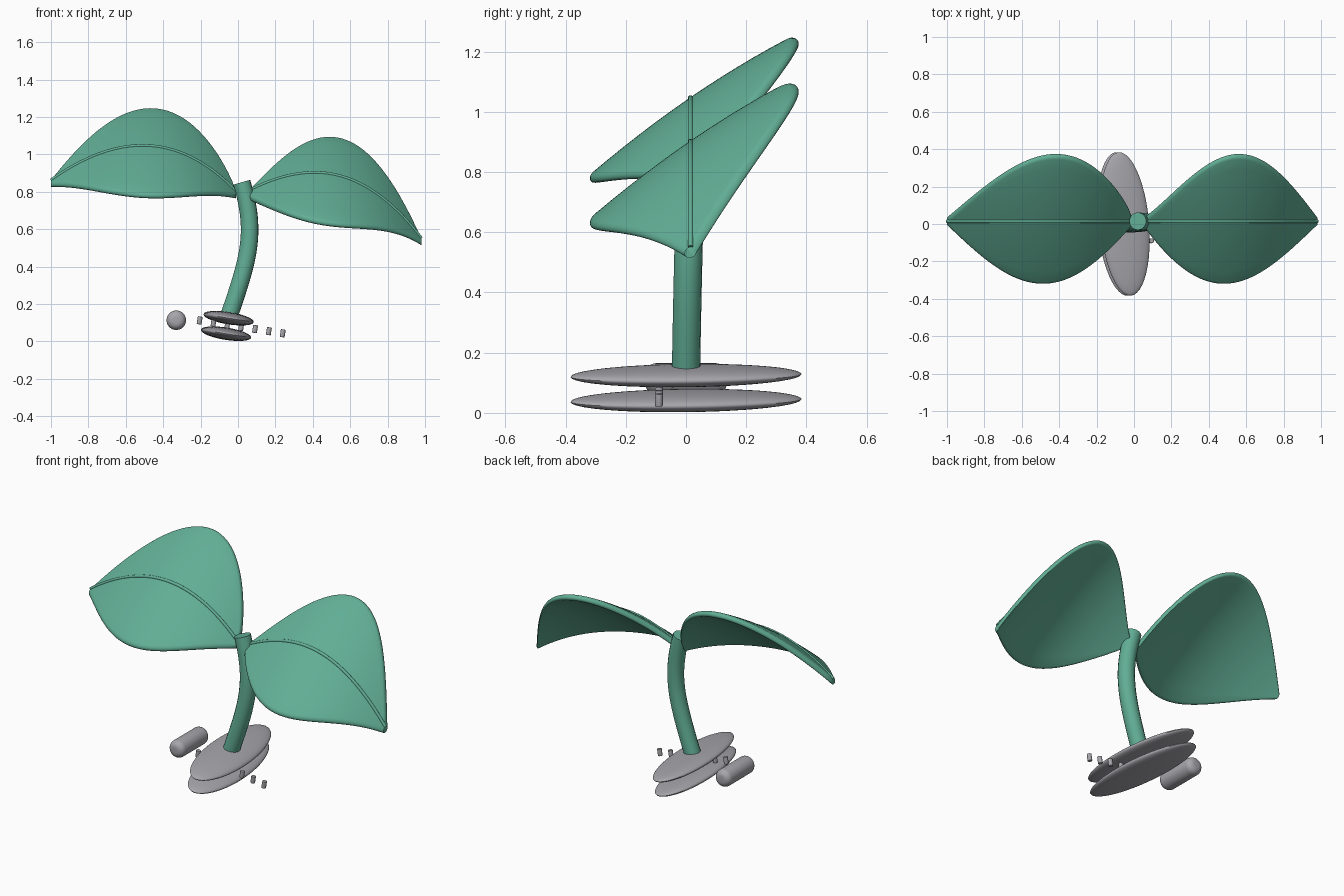
import bpy, bmesh, math
from mathutils import Vector, Matrix
from mathutils.geometry import interpolate_bezier

cube = bpy.data.objects.get("Cube")
if cube:
    bpy.data.objects.remove(cube, do_unlink=True)


def make_material(name, rgb):
    mat = bpy.data.materials.new(name)
    mat.use_nodes = True
    mat.diffuse_color = (*rgb, 1)
    mat.node_tree.nodes["Principled BSDF"].inputs["Base Color"].default_value = (*rgb, 1)
    return mat


GREEN = make_material("leaf green", (0.12, 0.42, 0.30))
GREY = make_material("stone grey", (0.38, 0.38, 0.41))
SEAM_Y = 0.015                  # leaf centre line
TILT = math.radians(9)          # lean of the base and pegs
STEPS = 40


def add_mesh(name, bm, mat, matrix=Matrix()):
    bmesh.ops.recalc_face_normals(bm, faces=bm.faces)
    mesh = bpy.data.meshes.new(name)
    bm.to_mesh(mesh)
    bm.free()
    mesh.materials.append(mat)
    obj = bpy.data.objects.new(name, mesh)
    obj.matrix_world = matrix
    bpy.context.collection.objects.link(obj)
    bpy.ops.object.select_all(action="DESELECT")
    obj.select_set(True)
    bpy.context.view_layer.objects.active = obj
    bpy.ops.object.shade_smooth_by_angle(angle=math.radians(40))
    return obj


def add_tube(name, points, radius, mat):
    curve = bpy.data.curves.new(name, "CURVE")
    curve.dimensions = "3D"
    curve.bevel_depth = radius
    curve.bevel_resolution = 6
    curve.use_fill_caps = True
    spline = curve.splines.new("POLY")
    spline.points.add(len(points) - 1)
    for p, co in zip(spline.points, points):
        p.co = (*co, 1)
    spline.use_smooth = True
    curve.materials.append(mat)
    obj = bpy.data.objects.new(name, curve)
    bpy.context.collection.objects.link(obj)


def bezier(points):
    return interpolate_bezier(*[Vector((x, SEAM_Y, z)) for x, z in points], STEPS + 1)


def add_leaf(side, arch, back_skew, front_skew):
    """Loft a thick, round-edged section along the arched midrib."""
    path = bezier(arch)
    r = 0.017
    normal = Vector((0, -0.57, 0.82))
    length = path[-1].x - path[0].x
    bm = bmesh.new()
    rings = []
    for p in path:
        t = min(max((p.x - path[0].x) / length, 0), 1)
        back = r + 0.34 * math.sin(math.pi * t ** back_skew)
        front = r + 0.315 * math.sin(math.pi * t ** front_skew)
        # section as (across, thickness) pairs: top, front rim, underside, back rim
        lo, hi = r - front, back - r
        across = [lo + (hi - lo) * i / 12 for i in range(1, 12)]
        arc = [math.pi * i / 8 for i in range(9)]
        section = [(u, r) for u in reversed(across)]
        section += [(lo - r * math.sin(a), r * math.cos(a)) for a in arc]
        section += [(u, -r) for u in across]
        section += [(hi + r * math.sin(a), -r * math.cos(a)) for a in arc]
        ring = []
        for u, v in section:
            surface = p + Vector((0, u, 0.69 * u - 0.25 * u * u - r))
            ring.append(bm.verts.new(surface + normal * v))
        rings.append(ring)
    for a, b in zip(rings, rings[1:]):
        for i in range(len(a)):
            j = (i + 1) % len(a)
            bm.faces.new((a[i], a[j], b[j], b[i]))
    bm.faces.new(rings[0])
    bm.faces.new(rings[-1])
    add_mesh(side + "_leaf", bm, GREEN)
    add_tube(side + "_leaf_vein", [p + Vector((0, 0, 0.001)) for p in path], 0.009, GREEN)


# Leaves
add_leaf("right", [(-0.01, 0.80), (-0.30, 1.10), (-0.62, 1.13), (-1.0, 0.86)], 0.78, 0.95)
add_leaf("left", [(0.05, 0.80), (0.36, 0.96), (0.66, 0.965), (0.98, 0.55)], 1.16, 0.90)

# Stem
stem = bezier([(-0.05, 0.13), (0.06, 0.45), (0.10, 0.58), (0.02, 0.85)])
for i, p in enumerate(stem):
    p.y = SEAM_Y * i / STEPS
add_tube("stem", stem, 0.047, GREEN)

# Base discs
lean = Matrix.Rotation(TILT, 4, "Y")
for name, x, z in (("lower_disc", -0.064, 0.041), ("upper_disc", -0.05, 0.124)):
    bm = bmesh.new()
    bmesh.ops.create_uvsphere(bm, u_segments=48, v_segments=24, radius=1)
    bmesh.ops.scale(bm, vec=(0.132, 0.385, 0.033), verts=bm.verts)
    place = Matrix.Translation((x, 0, z)) @ lean @ Matrix.Rotation(math.radians(5), 4, "Z")
    add_mesh(name, bm, GREY, place)


def add_cylinder(name, radius, depth, bevel, matrix):
    bm = bmesh.new()
    bmesh.ops.create_cone(bm, cap_ends=True, segments=32, radius1=radius,
                          radius2=radius, depth=depth)
    rims = [e for e in bm.edges if abs(e.verts[0].co.z - e.verts[1].co.z) < 0.001]
    bmesh.ops.bevel(bm, geom=rims, offset=bevel, segments=6, profile=0.5, affect="EDGES")
    add_mesh(name, bm, GREY, matrix)


# Rounded roller beside the base
add_cylinder("roller", 0.052, 0.27, 0.035,
             Matrix.Translation((-0.33, 0, 0.113)) @ Matrix.Rotation(math.pi / 2, 4, "X"))

# Row of small pegs
for i in range(7):
    spot = Matrix.Translation((-0.205 + 0.074 * i, -0.09, 0.112 - 0.0115 * i))
    add_cylinder(f"peg_{i + 1}", 0.013, 0.042, 0.003, spot @ lean)
